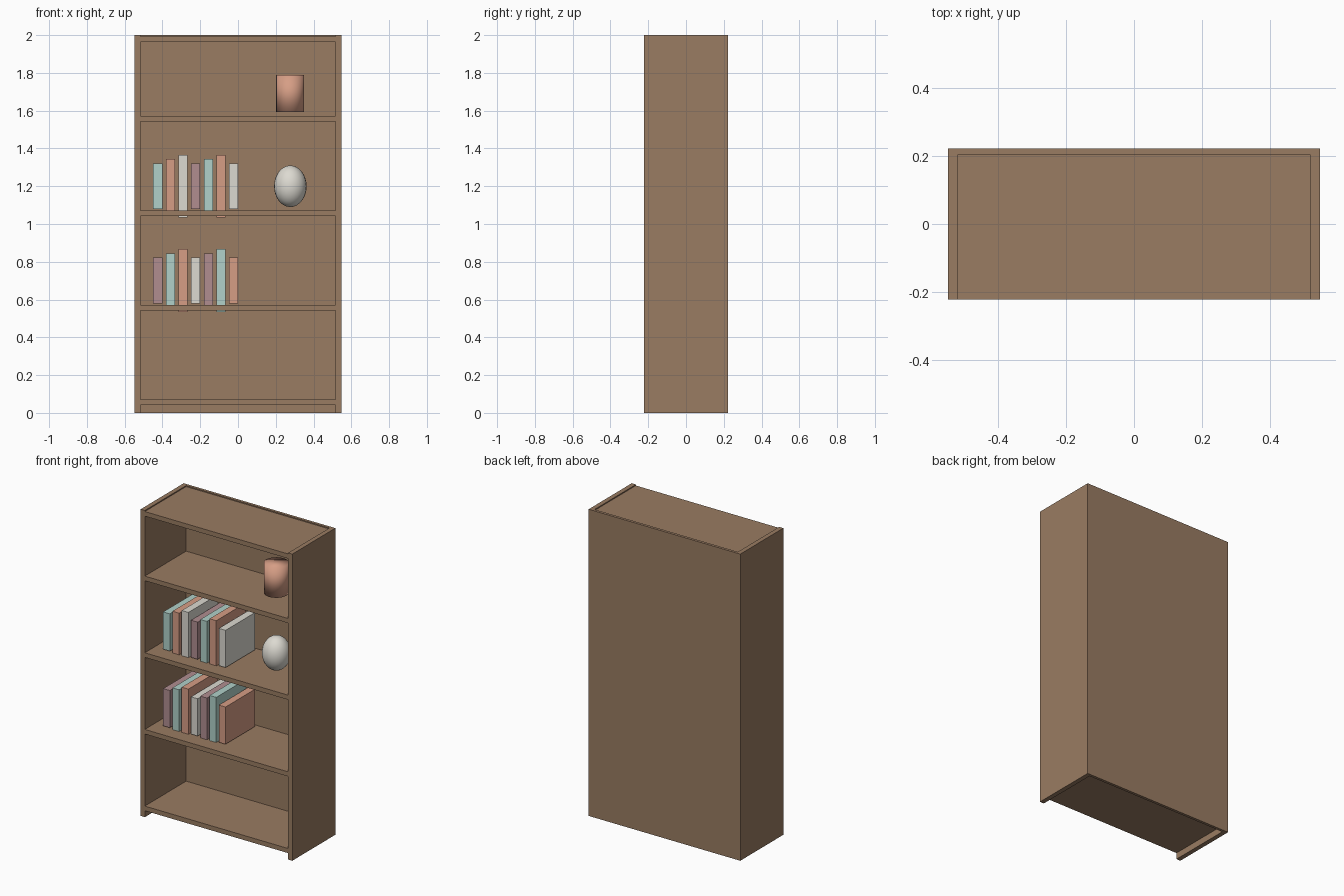
import bpy

cube = bpy.data.objects.get("Cube")
if cube:
    bpy.data.objects.remove(cube, do_unlink=True)


def material(name, r, g, b):
    m = bpy.data.materials.new(name)
    m.use_nodes = True
    m.diffuse_color = (r, g, b, 1)
    m.node_tree.nodes["Principled BSDF"].inputs["Base Color"].default_value = (r, g, b, 1)
    return m


wood = material("wood", 0.32, 0.20, 0.122)
teal = material("pale_teal", 0.44, 0.64, 0.585)
terracotta = material("terracotta", 0.67, 0.34, 0.235)
white = material("warm_white", 0.72, 0.70, 0.64)
mauve = material("mauve", 0.44, 0.27, 0.28)


def finish(name, mat):
    obj = bpy.context.object
    obj.name = name
    obj.data.materials.append(mat)
    return obj


def box(name, mat, x, y, z):
    """Box spanning the given (low, high) pairs."""
    spans = (x, y, z)
    bpy.ops.mesh.primitive_cube_add(size=1, location=[(a + b) / 2 for a, b in spans])
    obj = finish(name, mat)
    obj.scale = [b - a for a, b in spans]
    bpy.ops.object.transform_apply(location=False, rotation=False, scale=True)
    return obj


HALF_W, HALF_D, HEIGHT = 0.547, 0.222, 2.0
INNER = 0.517        # inside face of the side panels
BACK = 0.204         # front face of the back panel
THICK = 0.03

# Case: sides, back, shelves and slightly recessed top
box("left_side", wood, (INNER, HALF_W), (-HALF_D, BACK), (0, HEIGHT))
box("right_side", wood, (-HALF_W, -INNER), (-HALF_D, BACK), (0, HEIGHT))
box("back_panel", wood, (-HALF_W, HALF_W), (BACK, HALF_D), (0, HEIGHT))
for i in range(4):
    z = 0.042 + 0.5 * i
    box(f"shelf_{i + 1}", wood, (-INNER, INNER), (-HALF_D, BACK), (z, z + THICK))
box("top_board", wood, (-INNER, INNER), (-HALF_D, BACK), (1.963, 1.993))

# Two rows of books, cycling through colours and three heights
colours = [teal, terracotta, white, mauve]
heights = [0.243, 0.288, 0.333]
for row, middle, first in (("upper", 1.2, 0), ("lower", 0.7, 3)):
    for i in range(7):
        x = -0.425 + 0.067 * i
        half = heights[i % 3] / 2
        box(f"{row}_book_{i + 1}", colours[(first + i) % 4],
            (x - 0.024, x + 0.024), (-0.13, 0.176), (middle - half, middle + half))

# Softly shaded pot on the highest shelf
bpy.ops.mesh.primitive_cylinder_add(vertices=24, radius=0.074, depth=0.196,
                                    location=(0.276, 0, 1.69))
finish("pot", terracotta)
bpy.ops.object.shade_smooth()

# Egg-shaped ornament beside the upper books
bpy.ops.mesh.primitive_uv_sphere_add(segments=24, ring_count=16, radius=1,
                                     location=(0.277, 0, 1.2))
ornament = finish("ornament", white)
ornament.scale = (0.086, 0.086, 0.11)
bpy.ops.object.transform_apply(location=False, rotation=False, scale=True)
bpy.ops.object.shade_smooth()
